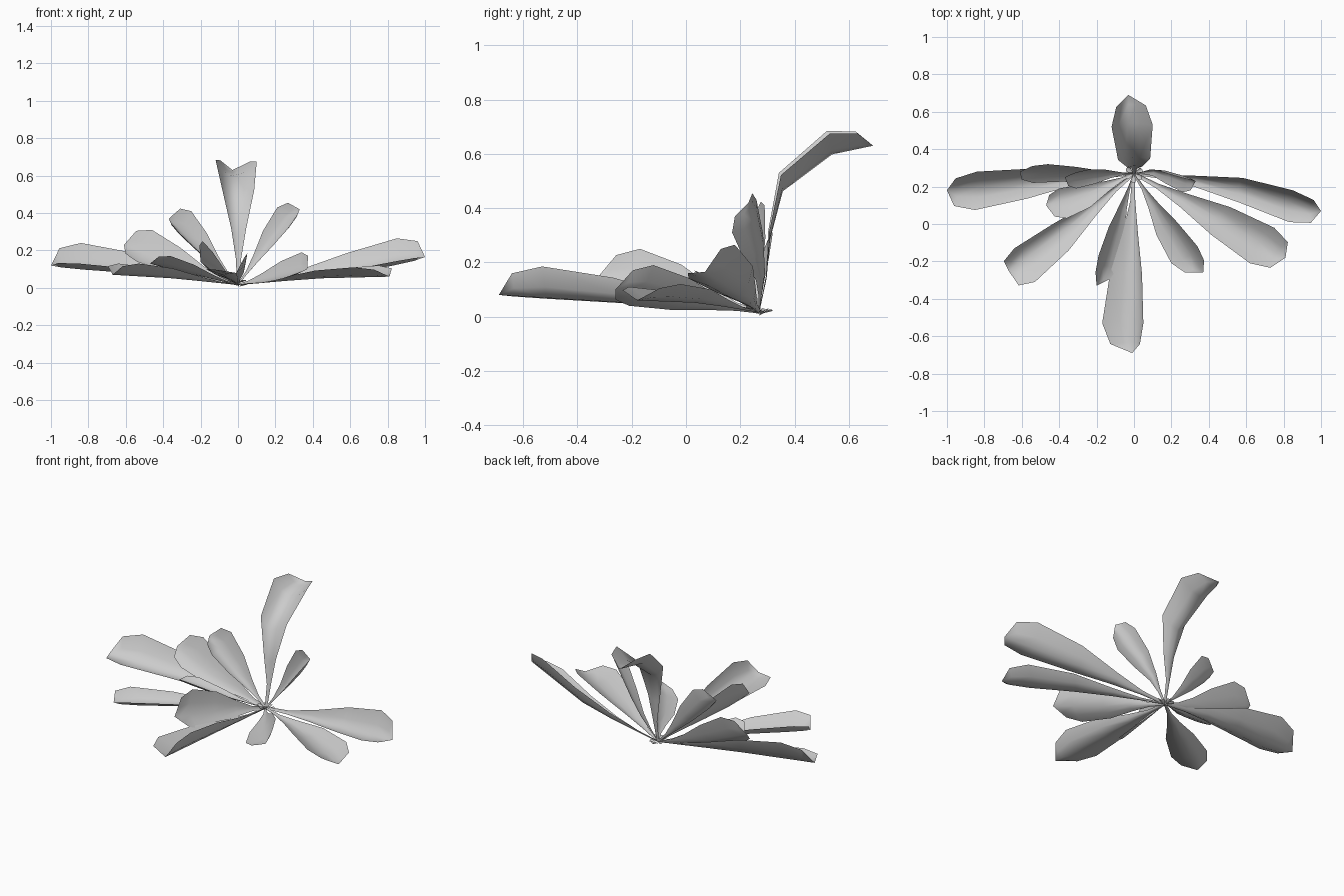
import bpy, math
from mathutils import Vector as V

if "Cube" in bpy.data.objects:
    bpy.data.objects.remove(bpy.data.objects["Cube"])

BASE = V((0, 0.27, 0.015))
# position along the midrib and relative blade width there
STATIONS = [(0, .07), (.15, .12), (.32, .36), (.55, .78), (.82, 1), (.94, .72), (1, .0)]


def along(pts, t):
    """Point at fraction t of a polyline's length."""
    segs = [(p, q, (q - p).length) for p, q in zip(pts, pts[1:])]
    d = t * sum(s[2] for s in segs)
    for p, q, l in segs:
        if d <= l:
            return p.lerp(q, d / l)
        d -= l
    return pts[-1].copy()


def leaf(name, path, a, b, base=BASE, stations=STATIONS):
    """Cupped leaf: midrib path plus the two edge points at its widest place."""
    pts = [base] + [V(p) for p in path]
    wide = along(pts, .82)
    oa, ob = V(a) - wide, V(b) - wide
    verts, faces = [], []
    for t, w in stations[:-1]:
        c = along(pts, t)
        for s in (-1, -.5, 0, .5, 1):
            # outer edge is swept back a little near the tip
            v = c + w * (oa * (s * (s - 1) / 2) + ob * (s * (s + 1) / 2))
            v.z = max(v.z, 0)
            verts.append(v)
    verts.append(pts[-1])
    n = len(stations) - 1
    for r in range(n - 1):
        for k in range(4):
            i = r * 5 + k
            faces.append((i, i + 1, i + 6, i + 5))
    for k in range(4):
        i = (n - 1) * 5 + k
        faces.append((i, i + 1, n * 5))
    me = bpy.data.meshes.new(name)
    me.from_pydata(verts, [], faces)
    for p in me.polygons:
        p.use_smooth = True
    ob_ = bpy.data.objects.new(name, me)
    bpy.context.collection.objects.link(ob_)
    return ob_


# tall bent leaf at the back
leaf("back_leaf", [(0, .31, .2), (-.01, .31, .42), (-.03, .5, .59), (-.03, .69, .63)],
     (-.12, .52, .685), (.10, .53, .675))

# long low leaves to the sides
leaf("left_long_leaf", [(-.5, .24, .08), (-1, .18, .12)], (-.84, .28, .24), (-.85, .075, .13))
leaf("right_long_leaf", [(.5, .22, .07), (1, .07, .165)], (.85, .18, .265), (.83, .01, .14))

# upright leaves around the back
leaf("left_upright_leaf", [(-.3, .27, .1), (-.61, .28, .23)], (-.46, .32, .31), (-.54, .22, .14))
leaf("left_inner_leaf", [(-.17, .27, .17), (-.37, .25, .37)], (-.25, .29, .41), (-.31, .19, .29))
leaf("right_inner_leaf", [(.13, .29, .18), (.33, .23, .42)], (.21, .26, .43), (.26, .17, .31))

# low diagonal leaves
leaf("front_left_leaf", [(-.33, .0, .05), (-.67, -.25, .07)], (-.64, -.13, .13), (-.53, -.31, .13))
leaf("front_right_leaf", [(.4, .06, .05), (.81, -.18, .06)], (.75, -.02, .12), (.62, -.21, .11))
leaf("left_mid_leaf", [(-.23, .17, .07), (-.47, .1, .13)], (-.4, .19, .13), (-.36, .03, .17))

# leaves spreading to the front
leaf("front_leaf", [(0, -.2, .05), (-.01, -.69, .08)], (-.17, -.53, .1), (.05, -.53, .185))
leaf("front_right_small_leaf", [(.16, .03, .05), (.37, -.26, .1)], (.34, -.12, .19), (.2, -.21, .04))
leaf("front_left_small_leaf", [(-.1, 0, .08), (-.2, -.33, .14)], (-.19, -.17, .25), (-.08, -.22, .05))

# tiny shoots at the crown
for i in range(6):
    an = math.radians(25 + 60 * i)
    d, side = V((math.cos(an), math.sin(an), 0)), V((-math.sin(an), math.cos(an), 0))
    root = V((0, .27, .005 + .004 * i))
    up = V((0, 0, .012))
    leaf(f"crown_shoot_{i + 1}", [root + d * .05 + up], root + d * .04 + side * .015 + up * 1.5,
         root + d * .04 - side * .015 + up * 1.5, root)
